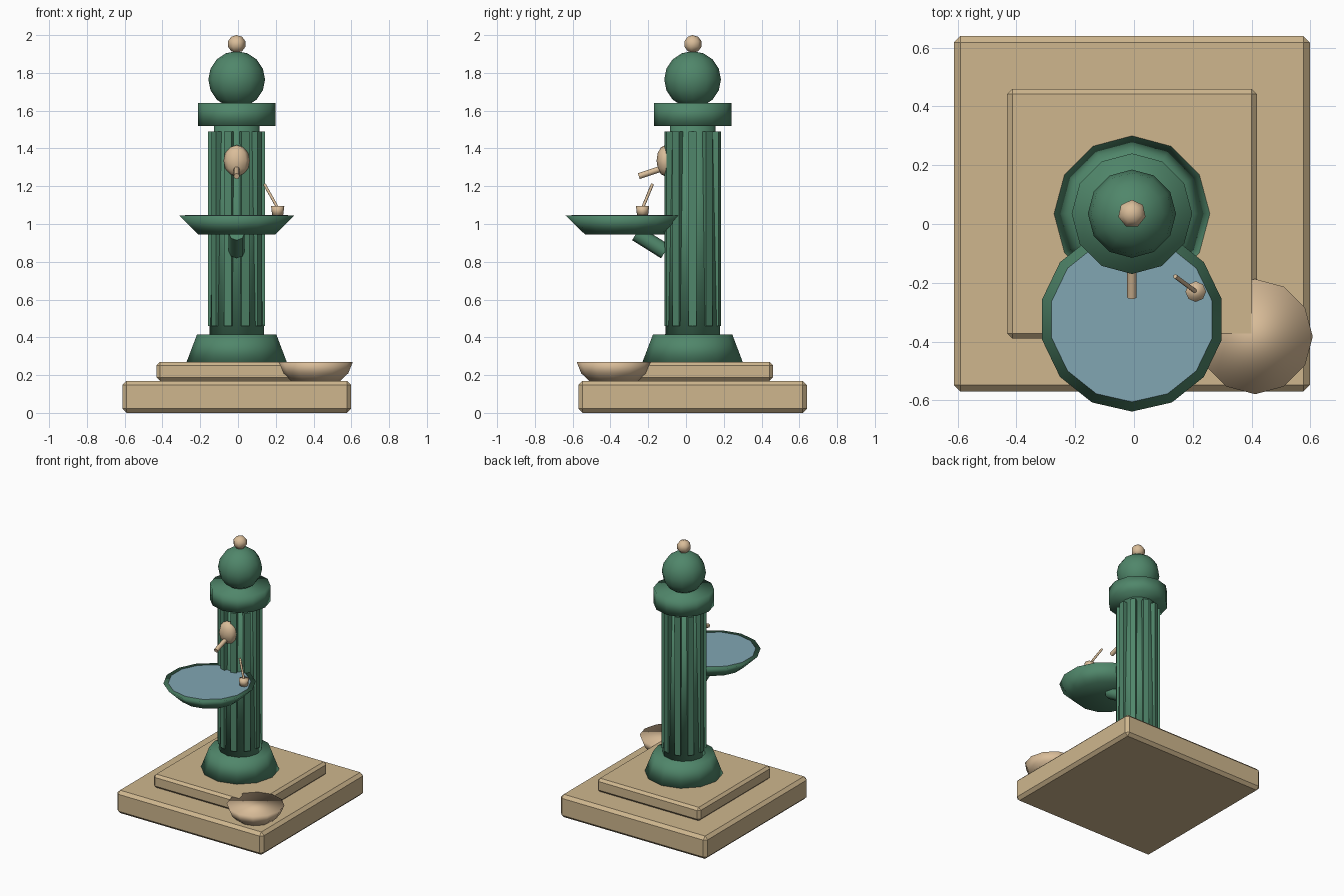
import bpy, bmesh, math
from mathutils import Vector, Matrix

if "Cube" in bpy.data.objects:
    bpy.data.objects.remove(bpy.data.objects["Cube"])

CX, CY = -0.007, 0.035   # axis of the column


def make_material(name, rgb):
    mat = bpy.data.materials.new(name)
    mat.use_nodes = True
    colour = (*rgb, 1)
    mat.diffuse_color = colour
    mat.node_tree.nodes["Principled BSDF"].inputs["Base Color"].default_value = colour
    return mat


stone = make_material("pale stone", (0.62, 0.47, 0.27))
green = make_material("painted green iron", (0.08, 0.24, 0.145))
brass = make_material("pale brass", (0.70, 0.51, 0.32))
blue = make_material("water blue", (0.22, 0.38, 0.45))


def finish(name, bm, mat, smooth=False):
    bmesh.ops.recalc_face_normals(bm, faces=bm.faces)
    for f in bm.faces:
        f.smooth = smooth
    mesh = bpy.data.meshes.new(name)
    bm.to_mesh(mesh)
    bm.free()
    mesh.materials.append(mat)
    obj = bpy.data.objects.new(name, mesh)
    bpy.context.collection.objects.link(obj)
    return obj


def slab(name, centre, size, bevel):
    bm = bmesh.new()
    bmesh.ops.create_cube(bm, size=1)
    bmesh.ops.scale(bm, vec=size, verts=bm.verts)
    bmesh.ops.translate(bm, vec=centre, verts=bm.verts)
    bmesh.ops.bevel(bm, geom=bm.edges[:], offset=bevel, segments=1, affect='EDGES')
    return finish(name, bm, stone)


def lathe(name, centre, profile, sides, mat, smooth=True):
    """Capped solid of revolution from (radius, z) points, bottom to top."""
    bm = bmesh.new()
    rings = []
    for r, z in profile:
        angles = [math.tau * i / sides - math.pi / 2 for i in range(sides)]
        rings.append([bm.verts.new((centre[0] + r * math.cos(a),
                                    centre[1] + r * math.sin(a), z)) for a in angles])
    for low, high in zip(rings, rings[1:]):
        for i in range(sides):
            j = (i + 1) % sides
            bm.faces.new((low[i], low[j], high[j], high[i]))
    bm.faces.new(rings[0])
    bm.faces.new(rings[-1])
    return finish(name, bm, mat, smooth)


def ball(name, centre, radii, segments, rings, mat):
    bm = bmesh.new()
    bmesh.ops.create_uvsphere(bm, u_segments=segments, v_segments=rings, radius=1)
    bmesh.ops.scale(bm, vec=radii, verts=bm.verts)
    bmesh.ops.translate(bm, vec=centre, verts=bm.verts)
    return finish(name, bm, mat, True)


def rod(name, start, end, radius, sides, mat):
    start, end = Vector(start), Vector(end)
    axis = end - start
    bm = bmesh.new()
    bmesh.ops.create_cone(bm, cap_ends=True, segments=sides, radius1=radius,
                          radius2=radius, depth=axis.length)
    turn = Vector((0, 0, 1)).rotation_difference(axis).to_matrix().to_4x4()
    bmesh.ops.transform(bm, matrix=Matrix.Translation((start + end) / 2) @ turn,
                        verts=bm.verts)
    obj = finish(name, bm, mat)
    for p in obj.data.polygons:
        p.use_smooth = len(p.vertices) == 4
    return obj


# Stepped plinth
slab("plinth", (CX, CY, 0.085), (1.21, 1.21, 0.17), 0.022)
slab("step", (CX, CY, 0.22), (0.85, 0.85, 0.10), 0.018)

# Column: flared foot, tapered core, capital and ball
axis = (CX, CY)
lathe("column_foot", axis, [(0.265, 0.27), (0.21, 0.415)], 12, green)
lathe("column_core", axis, [(0.145, 0.41), (0.12, 1.53)], 12, green)
lathe("capital", axis, [(0.205, 1.52), (0.205, 1.64)], 12, green)
ball("top_ball", (CX, CY, 1.765), (0.15, 0.15, 0.15), 12, 8, green)
ball("finial", (CX, CY, 1.953), (0.05, 0.05, 0.047), 7, 5, brass)

# Ribs around the column
RIBS = 10
bm = bmesh.new()
for i in range(RIBS):
    spin = Matrix.Rotation(math.tau * (i + 0.5) / RIBS, 4, 'Z')
    place = Matrix.Translation((CX, CY, 0.975)) @ spin @ Matrix.Translation((0, -0.133, 0))
    bmesh.ops.create_cube(bm, size=1,
                          matrix=place @ Matrix.Diagonal((0.042, 0.036, 1.03, 1)))
finish("column_ribs", bm, green)

# Basin with its bracket and water
basin = (CX, -0.325)
lathe("basin", basin, [(0.21, 0.945), (0.313, 1.045)], 14, green)
lathe("water", basin, [(0.28, 1.044), (0.28, 1.0465)], 14, blue, False)
rod("basin_bracket", (CX, -0.263, 0.95), (CX, -0.11, 0.854), 0.042, 8, green)

# Spout and its rosette
ball("spout_rosette", (CX, -0.108, 1.335), (0.07, 0.048, 0.083), 8, 6, brass)
rod("spout", (CX, -0.11, 1.30), (CX, -0.25, 1.253), 0.016, 8, brass)

# Small cup with a long handle, standing on the basin
lathe("cup", (0.21, -0.23), [(0.029, 1.045), (0.035, 1.095)], 8, brass)
rod("cup_handle", (0.21, -0.23, 1.085), (0.14, -0.178, 1.21), 0.008, 6, brass)

# Low bowl on the plinth
lathe("ground_bowl", (0.412, -0.383),
      [(0.125, 0.165), (0.172, 0.21), (0.196, 0.27)], 12, brass)
